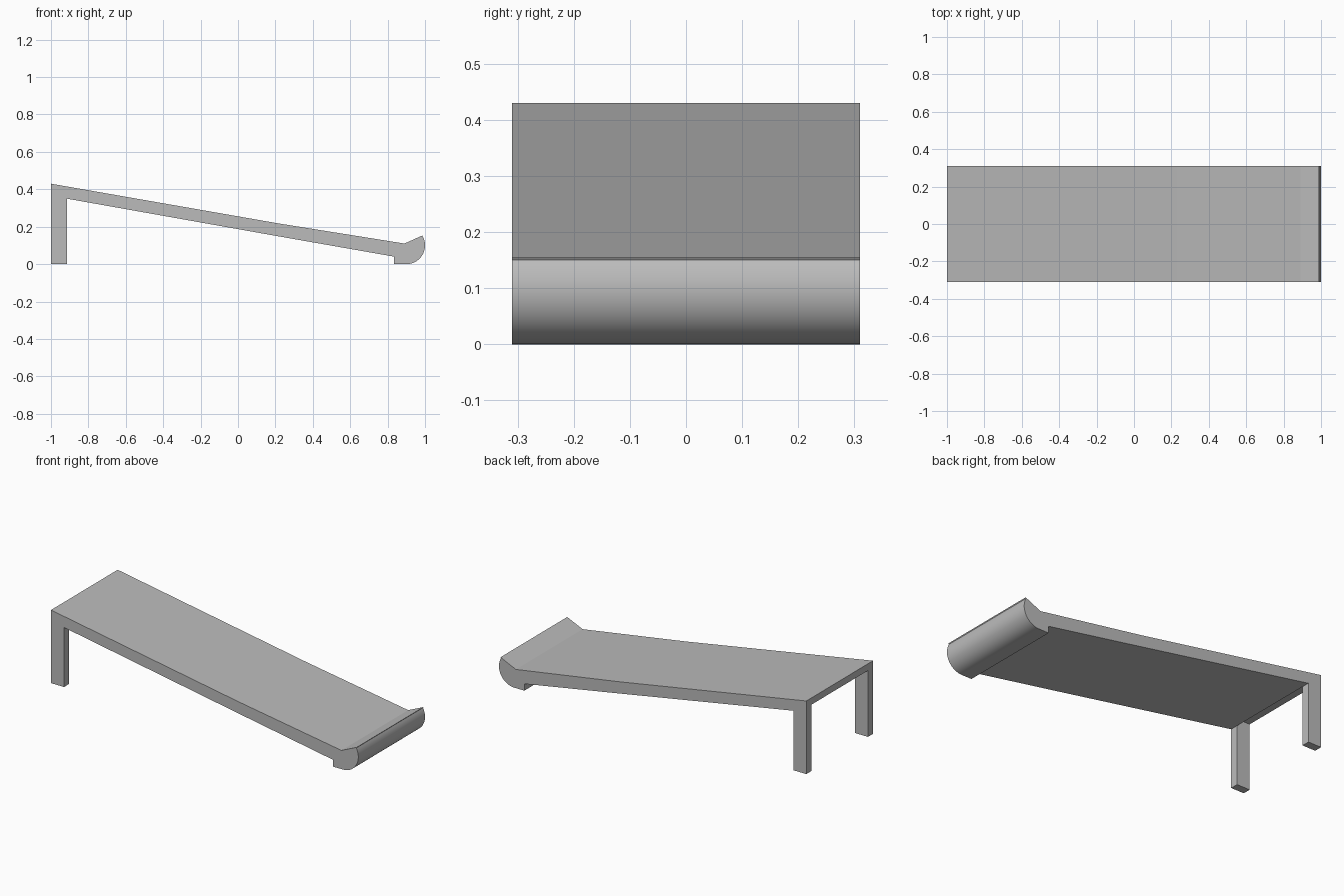
import bpy
import bmesh
from math import radians, sin, cos

cube = bpy.data.objects.get("Cube")
if cube:
    bpy.data.objects.remove(cube, do_unlink=True)

HALF_W = 0.31      # half the bench width
LEG_X = -0.915     # inner face of the legs
LEG_Y = 0.047      # leg thickness across the bench

grey = bpy.data.materials.new("plain grey")
grey.use_nodes = True
colour = (0.5, 0.5, 0.5, 1)
grey.diffuse_color = colour
grey.node_tree.nodes["Principled BSDF"].inputs["Base Color"].default_value = colour


def extrude_profile(name, profile, y0, y1):
    """Extrude an x-z outline along y into a solid."""
    bm = bmesh.new()
    face = bm.faces.new([bm.verts.new((x, y0, z)) for x, z in profile])
    result = bmesh.ops.extrude_face_region(bm, geom=[face])
    moved = [g for g in result["geom"] if isinstance(g, bmesh.types.BMVert)]
    bmesh.ops.translate(bm, vec=(0, y1 - y0, 0), verts=moved)
    bmesh.ops.recalc_face_normals(bm, faces=bm.faces)
    mesh = bpy.data.meshes.new(name)
    bm.to_mesh(mesh)
    bm.free()
    mesh.materials.append(grey)
    obj = bpy.data.objects.new(name, mesh)
    bpy.context.collection.objects.link(obj)
    return obj


# Sloping deck with the rounded foot rest at its low end
arc = [(0.9 + 0.1 * cos(radians(a)), 0.1 + 0.1 * sin(radians(a)))
       for a in range(-90, 31, 5)]
deck_outline = [(-1, 0.43), (-1, 0.39), (LEG_X, 0.39), (LEG_X, 0.35),
                (0.22, 0.148), (0.835, 0.04), (0.835, 0)]
deck_outline += arc + [(0.99, 0.155), (0.89, 0.11), (0.22, 0.217)]
deck = extrude_profile("deck", deck_outline, -HALF_W, HALF_W)

# Legs at the high end, running up into the deck
for side, name in ((-1, "front_leg"), (1, "back_leg")):
    outline = [(-1, 0), (LEG_X, 0), (LEG_X, 0.39), (-1, 0.39)]
    extrude_profile(name, outline, side * HALF_W, side * (HALF_W - LEG_Y))

# Smooth the rounded foot while keeping the corners crisp
bpy.ops.object.select_all(action="DESELECT")
deck.select_set(True)
bpy.context.view_layer.objects.active = deck
bpy.ops.object.shade_smooth_by_angle(angle=radians(20))
